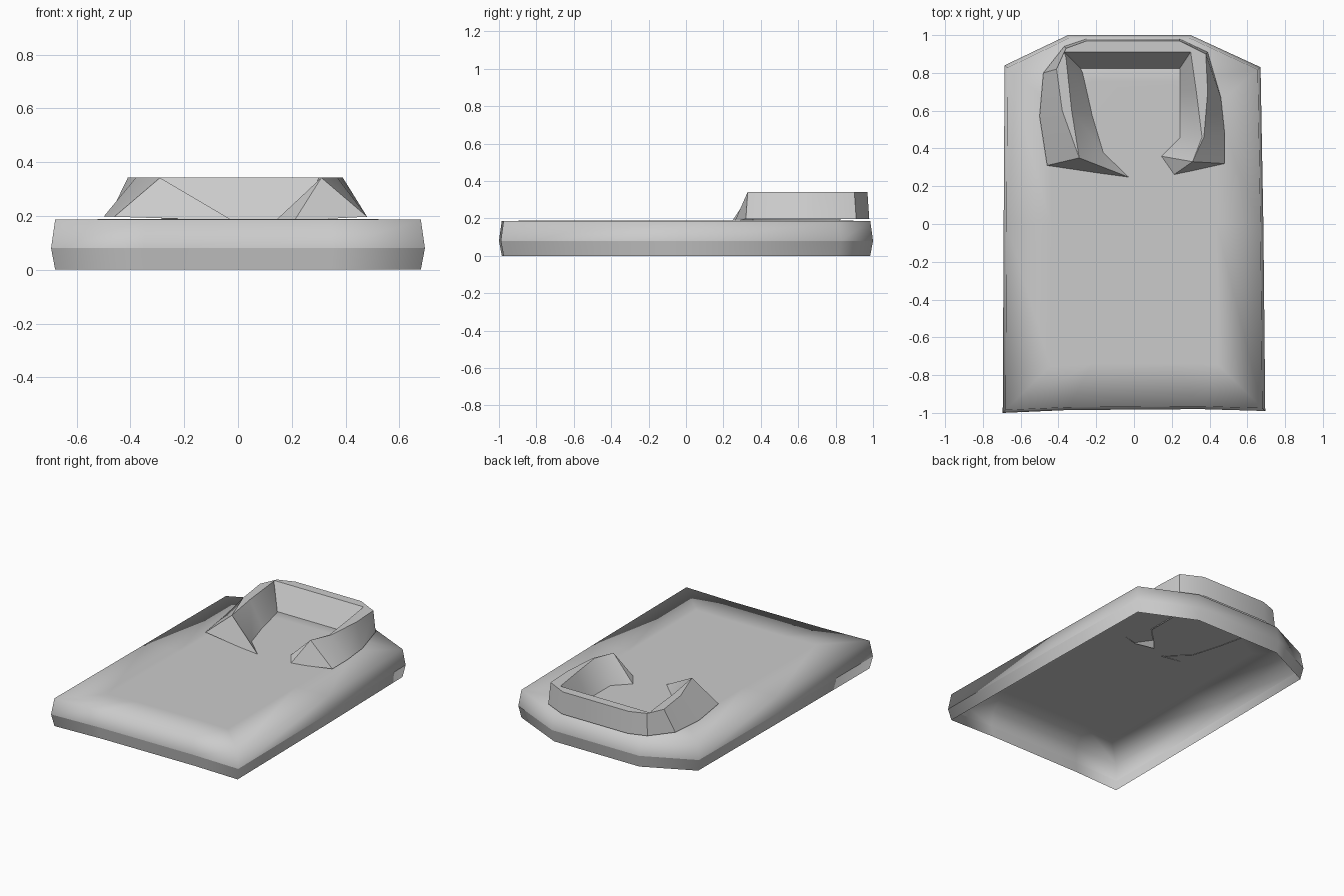
import bpy
import bmesh
import math

default_cube = bpy.data.objects.get("Cube")
if default_cube:
    bpy.data.objects.remove(default_cube, do_unlink=True)

# One plain cloth colour
cloth = bpy.data.materials.new("grey cloth")
cloth.use_nodes = True
cloth_colour = (0.6, 0.6, 0.6, 1)
cloth.diffuse_color = cloth_colour
cloth.node_tree.nodes["Principled BSDF"].inputs["Base Color"].default_value = cloth_colour


def loft(name, sections, closed=False, cap=False, smooth_angle=180):
    """Join equal-length rows of points into a surface; cap fills the last row."""
    bm = bmesh.new()
    rows = [[bm.verts.new(point) for point in section] for section in sections]
    for lower, upper in zip(rows, rows[1:]):
        count = len(lower)
        for i in range(count if closed else count - 1):
            j = (i + 1) % count
            bm.faces.new((lower[i], lower[j], upper[j], upper[i]))
    if cap:
        bm.faces.new(rows[-1])
    bmesh.ops.remove_doubles(bm, verts=bm.verts[:], dist=0.0005)
    bm.normal_update()
    mesh = bpy.data.meshes.new(name)
    bm.to_mesh(mesh)
    bm.free()
    mesh.materials.append(cloth)
    obj = bpy.data.objects.new(name, mesh)
    bpy.context.collection.objects.link(obj)
    bpy.ops.object.select_all(action="DESELECT")
    obj.select_set(True)
    bpy.context.view_layer.objects.active = obj
    bpy.ops.object.shade_smooth_by_angle(angle=math.radians(smooth_angle))
    return obj


# Folded body: outline seen from above, counter-clockwise from the front right corner
outline = [(-.695, -1), (-.35, -.985), (.35, -.98), (.695, -.99), (.685, 0),
           (.67, .83), (.3, 1), (-.35, 1), (-.685, .84), (-.69, 0)]


def ring(inset, height):
    """The outline pulled inwards by a fixed distance at a given height."""
    return [(x * (1 - inset / .69), y * (1 - inset), height) for x, y in outline]


loft("body_lower_edge", [ring(.015, 0), ring(0, .08)], closed=True)
loft("body_cover", [ring(0, .08), ring(.015, .187), ring(.25, .188)],
     closed=True, cap=True)

# Collar: each station gives the inner foot, inner rim, outer rim and outer foot
INNER_FOOT, RIM, OUTER_FOOT = .183, .342, .197
left_tip, right_tip = (-.02, .245), (.21, .26)
stations = [
    ((-.16, .38), (-.29, .35), (-.29, .35), (-.46, .31)),
    ((-.22, .58), (-.33, .6), (-.38, .6), (-.5, .57)),
    ((-.27, .8), (-.36, .88), (-.41, .82), (-.48, .8)),
    ((-.28, .82), (-.37, .91), (-.36, .93), (-.37, .94)),
    ((-.2, .82), (-.25, .91), (-.25, .97), (-.25, .98)),
    ((.2, .82), (.2, .91), (.24, .97), (.24, .98)),
    ((.24, .82), (.3, .91), (.38, .9), (.39, .91)),
    ((.24, .7), (.33, .7), (.39, .7), (.46, .67)),
    ((.24, .46), (.36, .46), (.37, .46), (.48, .48)),
    ((.14, .36), (.31, .33), (.31, .33), (.48, .32)),
]
heights = (INNER_FOOT, RIM, RIM, OUTER_FOOT)
sections = [[(x, y, z) for (x, y), z in zip(station, heights)] for station in stations]
sections.insert(0, [(*left_tip, INNER_FOOT)] * 4)
sections.append([(.08, .29, INNER_FOOT)] + [(*right_tip, INNER_FOOT)] * 3)


def collar_strip(name, first, last):
    return loft(name, [section[first:last] for section in sections], smooth_angle=35)


collar_strip("collar_stand", 0, 2)
collar_strip("collar_fold", 1, 3)
collar_strip("collar_flap", 2, 4)
